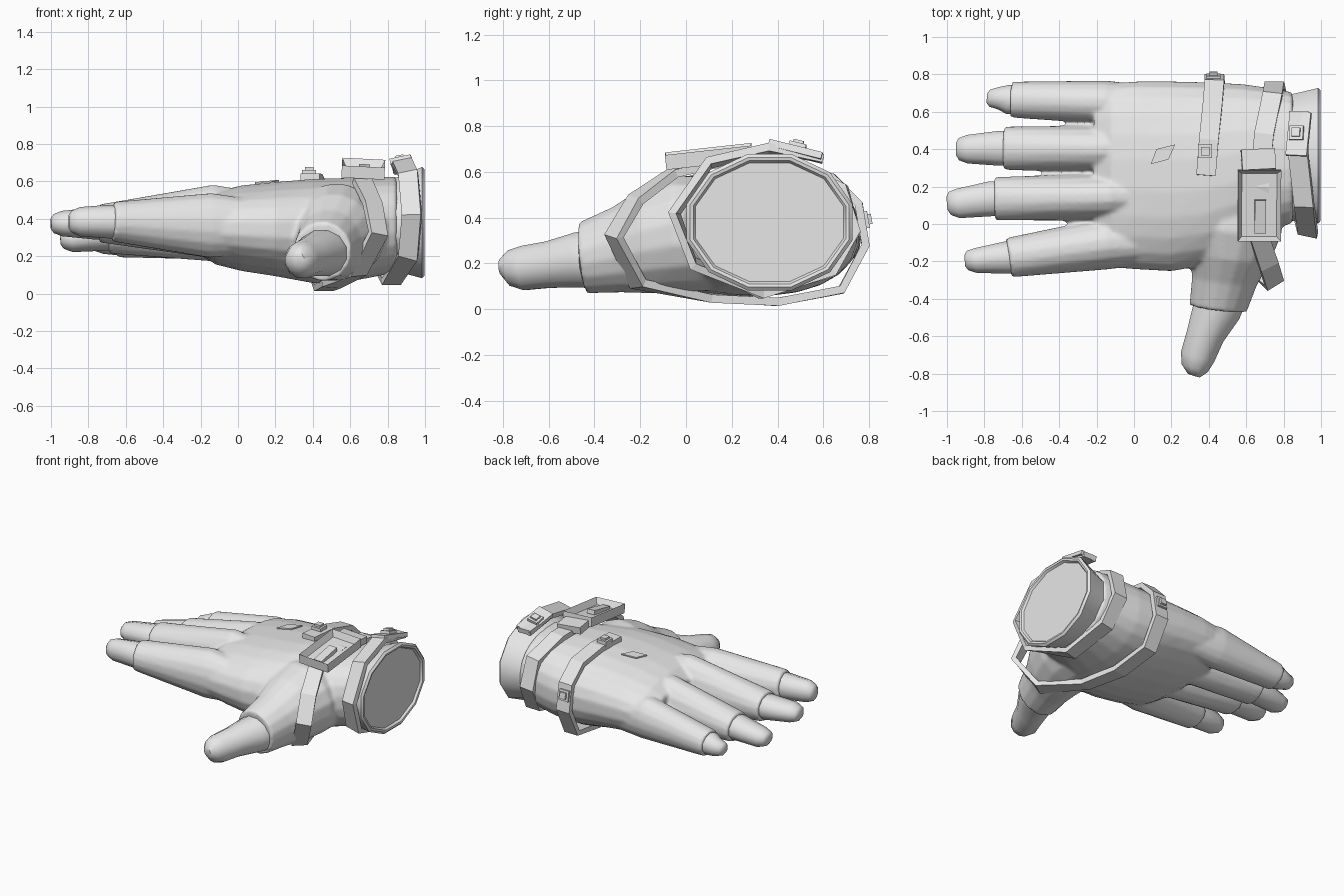
import bpy, bmesh, math
from mathutils import Vector, Euler

cube = bpy.data.objects.get("Cube")
if cube:
    bpy.data.objects.remove(cube)

grey = bpy.data.materials.new("plain grey")
grey.use_nodes = True
grey.diffuse_color = (0.8, 0.8, 0.8, 1)
grey.node_tree.nodes["Principled BSDF"].inputs["Base Color"].default_value = (0.8, 0.8, 0.8, 1)


def finish(name, bm, smooth=None, merge=False):
    """Make the object; merge fuses overlapping solids into one skin."""
    bmesh.ops.recalc_face_normals(bm, faces=bm.faces)
    mesh = bpy.data.meshes.new(name)
    bm.to_mesh(mesh)
    bm.free()
    obj = bpy.data.objects.new(name, mesh)
    bpy.context.collection.objects.link(obj)
    bpy.ops.object.select_all(action='DESELECT')
    obj.select_set(True)
    bpy.context.view_layer.objects.active = obj
    if merge:
        fuse = obj.modifiers.new("fuse", 'REMESH')
        fuse.mode = 'VOXEL'
        fuse.voxel_size = 0.012
        relax = obj.modifiers.new("relax", 'SMOOTH')
        relax.iterations = 5
        for mod in ("fuse", "relax"):
            bpy.ops.object.modifier_apply(modifier=mod)
    obj.data.materials.clear()
    obj.data.materials.append(grey)
    if smooth:
        bpy.ops.object.shade_smooth_by_angle(angle=math.radians(smooth))
    return obj


def bridge(bm, loops):
    """Skin a list of vertex loops and cap both ends."""
    n = len(loops[0])
    for a, b in zip(loops, loops[1:]):
        for i in range(n):
            j = (i + 1) % n
            bm.faces.new((a[i], a[j], b[j], b[i]))
    bm.faces.new(loops[0])
    bm.faces.new(loops[-1])


def loft(bm, rings, sides, axis, power=2.0):
    """Rings are (x, y, z, half width, half height), all facing along axis."""
    axis = Vector(axis).normalized()
    side = axis.cross(Vector((0, 0, 1))).normalized()
    up = side.cross(axis)
    loops = []
    for x, y, z, w, h in rings:
        loop = []
        for i in range(sides):
            t = math.tau * (i + 0.5) / sides
            c, s = math.cos(t), math.sin(t)
            c = math.copysign(abs(c) ** (2 / power), c)
            s = math.copysign(abs(s) ** (2 / power), s)
            loop.append(bm.verts.new(Vector((x, y, z)) + side * c * w + up * s * h))
        loops.append(loop)
    bridge(bm, loops)


def box(name, loc, size, rot=(0, 0, 0), recess=0):
    bm = bmesh.new()
    bmesh.ops.create_cube(bm, size=1)
    bmesh.ops.scale(bm, vec=size, verts=bm.verts)
    if recess:
        top = max(bm.faces, key=lambda f: f.calc_center_median().z)
        bmesh.ops.inset_region(bm, faces=[top], thickness=0.03)
        bmesh.ops.translate(bm, vec=(0, 0, -recess), verts=top.verts)
    obj = finish(name, bm)
    obj.location, obj.rotation_euler = loc, rot
    return obj


# Palm and wrist
X = (1, 0, 0)
glove = bmesh.new()
loft(glove, [
    (-0.215, 0.26, 0.35, 0.47, 0.13),
    (-0.12, 0.26, 0.35, 0.495, 0.195),
    (0.02, 0.26, 0.35, 0.505, 0.23),
    (0.2, 0.255, 0.345, 0.51, 0.253),
    (0.4, 0.27, 0.335, 0.49, 0.28),
    (0.58, 0.31, 0.34, 0.44, 0.28),
    (0.72, 0.345, 0.355, 0.385, 0.268),
    (0.85, 0.355, 0.37, 0.35, 0.257),
], 24, X, 2.3)

# Thumb sleeve and bare thumb
loft(glove, [
    (0.53, 0.2, 0.33, 0.28, 0.25),
    (0.53, -0.02, 0.33, 0.265, 0.26),
    (0.515, -0.17, 0.3, 0.22, 0.235),
    (0.485, -0.3, 0.26, 0.178, 0.19),
    (0.45, -0.45, 0.225, 0.156, 0.158),
], 16, (-0.12, -1, -0.1))
bm = bmesh.new()
loft(bm, [
    (0.455, -0.43, 0.217, 0.135, 0.128),
    (0.44, -0.47, 0.215, 0.133, 0.125),
    (0.38, -0.6, 0.195, 0.105, 0.105),
    (0.34, -0.71, 0.18, 0.096, 0.1),
    (0.325, -0.77, 0.18, 0.075, 0.08),
    (0.32, -0.81, 0.185, 0.035, 0.035),
], 12, (-0.3, -1, -0.06))
finish("thumb", bm, 48)

# Fingers: root ring, sleeve end ring, tip ring
fingers = {
    "index": ((-0.15, -0.105, 0.365, 0.14, 0.175), (-0.67, -0.18, 0.385, 0.107, 0.107),
              (-0.905, -0.195, 0.385, 0.07, 0.078)),
    "middle": ((-0.13, 0.145, 0.385, 0.128, 0.2), (-0.745, 0.135, 0.375, 0.117, 0.102),
               (-1.0, 0.11, 0.375, 0.083, 0.068)),
    "ring": ((-0.15, 0.4, 0.355, 0.128, 0.185), (-0.695, 0.405, 0.315, 0.117, 0.102),
             (-0.95, 0.4, 0.29, 0.08, 0.068)),
    "little": ((-0.15, 0.65, 0.33, 0.118, 0.15), (-0.655, 0.665, 0.285, 0.097, 0.092),
               (-0.785, 0.673, 0.275, 0.062, 0.062)),
}
for name, (root, end, tip) in fingers.items():
    axis = Vector(end[:3]) - Vector(root[:3])
    x, y, z, w, h = root
    mid = tuple(a * 0.5 + b * 0.5 for a, b in zip(root, end))
    loft(glove, [(x + 0.3, y, z - 0.01, w * 0.7, h * 0.8), root, mid, end], 16, axis)
    x, y, z, w, h = tip
    ex, ey, ez, ew, eh = end
    bm = bmesh.new()
    loft(bm, [
        (ex + 0.015, ey, ez, ew * 0.84, eh * 0.84),
        (ex - 0.02, ey, ez, ew * 0.84, eh * 0.84),
        (x + 0.06, y, z, w, h),
        (x + 0.015, y, z, w * 0.78, h * 0.75),
        (x, y, z, w * 0.45, h * 0.45),
    ], 10, Vector((x, y, z)) - Vector((ex, ey, ez)))
    finish(name + "_finger", bm, 48)
finish("glove", glove, 60, merge=True)

# Flared cuff with a rolled rim
bm = bmesh.new()
loft(bm, [
    (0.8, 0.352, 0.363, 0.345, 0.245),
    (0.87, 0.357, 0.372, 0.355, 0.268),
    (0.985, 0.365, 0.38, 0.375, 0.308),
    (0.998, 0.365, 0.38, 0.36, 0.293),
    (0.995, 0.365, 0.38, 0.345, 0.279),
    (0.98, 0.365, 0.38, 0.335, 0.269),
], 12, X)
finish("cuff", bm, 38)

# One flat strap winding from the cuff, round the wrist, to the back of the hand;
# the last value leans it outward to follow the flare of the hand
path = [
    (0.88, 0.6, 0.66, 0), (0.88, 0.36, 0.7, -0.2), (0.91, 0.1, 0.64, -0.2),
    (0.93, -0.05, 0.42, -0.2), (0.91, 0.03, 0.2, -0.2), (0.82, 0.33, 0.065, 0),
    (0.775, 0.64, 0.16, 0), (0.75, 0.745, 0.34, 0), (0.74, 0.69, 0.53, 0),
    (0.695, 0.48, 0.63, 0), (0.67, 0.2, 0.65, 0), (0.665, -0.05, 0.6, 0.2),
    (0.72, -0.22, 0.48, 0.5), (0.75, -0.315, 0.32, 0.6), (0.64, -0.21, 0.11, 0.5),
    (0.5, 0.1, 0.05, 0), (0.46, 0.4, 0.032, 0), (0.44, 0.68, 0.085, 0),
    (0.43, 0.785, 0.28, 0), (0.43, 0.755, 0.46, 0), (0.42, 0.64, 0.575, 0),
    (0.4, 0.45, 0.62, 0), (0.385, 0.26, 0.625, 0)]
bm = bmesh.new()
loops = []
last = len(path) - 1
for i, (x, y, z, lean) in enumerate(path):
    before, after = path[max(i - 1, 0)], path[min(i + 1, last)]
    tangent = (Vector(after[:3]) - Vector(before[:3])).normalized()
    out = Vector((0, (y - 0.3) * 0.4, z - 0.34)).normalized() + Vector((lean, 0, 0))
    out = (out - tangent * out.dot(tangent)).normalized()
    wide = tangent.cross(out)
    loops.append([bm.verts.new(Vector((x, y, z)) + wide * a * 0.052 + out * b * 0.018)
                  for a, b in ((-1, -1), (1, -1), (1, 1), (-1, 1))])
bridge(bm, loops)
finish("wound_strap", bm)
box("strap_end_plate", (0.88, 0.48, 0.69), (0.115, 0.24, 0.03), (-0.25, -0.2, -0.05))

# Studs on the strap
for name, loc, rot in (("cuff_stud", (0.87, 0.485, 0.705), (-0.25, -0.2, 0)),
                       ("hand_stud", (0.38, 0.39, 0.645), (0, 0, 0)),
                       ("side_stud", (0.425, 0.78, 0.39), (-1.4, 0, 0))):
    lift = Euler(rot).to_matrix() @ Vector((0, 0, 0.022))
    box(name + "_base", loc, (0.075, 0.075, 0.035), rot)
    box(name + "_top", Vector(loc) + lift, (0.045, 0.045, 0.02), rot)

# Recessed wrist case with its pointer and strap link
tilt = (0.11, 0.05, 0)
box("wrist_case", (0.67, 0.1, 0.668), (0.23, 0.38, 0.065), tilt, recess=0.045)
box("case_pointer", (0.675, 0.04, 0.66), (0.06, 0.18, 0.03), (0.2, 0.05, 0))
box("strap_link", (0.665, 0.345, 0.665), (0.18, 0.11, 0.05), (-0.1, 0.08, 0.05))

# Diamond patch on the back of the hand
bm = bmesh.new()
diamond = ((0.09, 0.32), (0.12, 0.4), (0.22, 0.425), (0.185, 0.345))
bridge(bm, [[bm.verts.new((x, y, z + x * 0.1)) for x, y in diamond]
            for z in (0.578, 0.587)])
finish("back_patch", bm)
